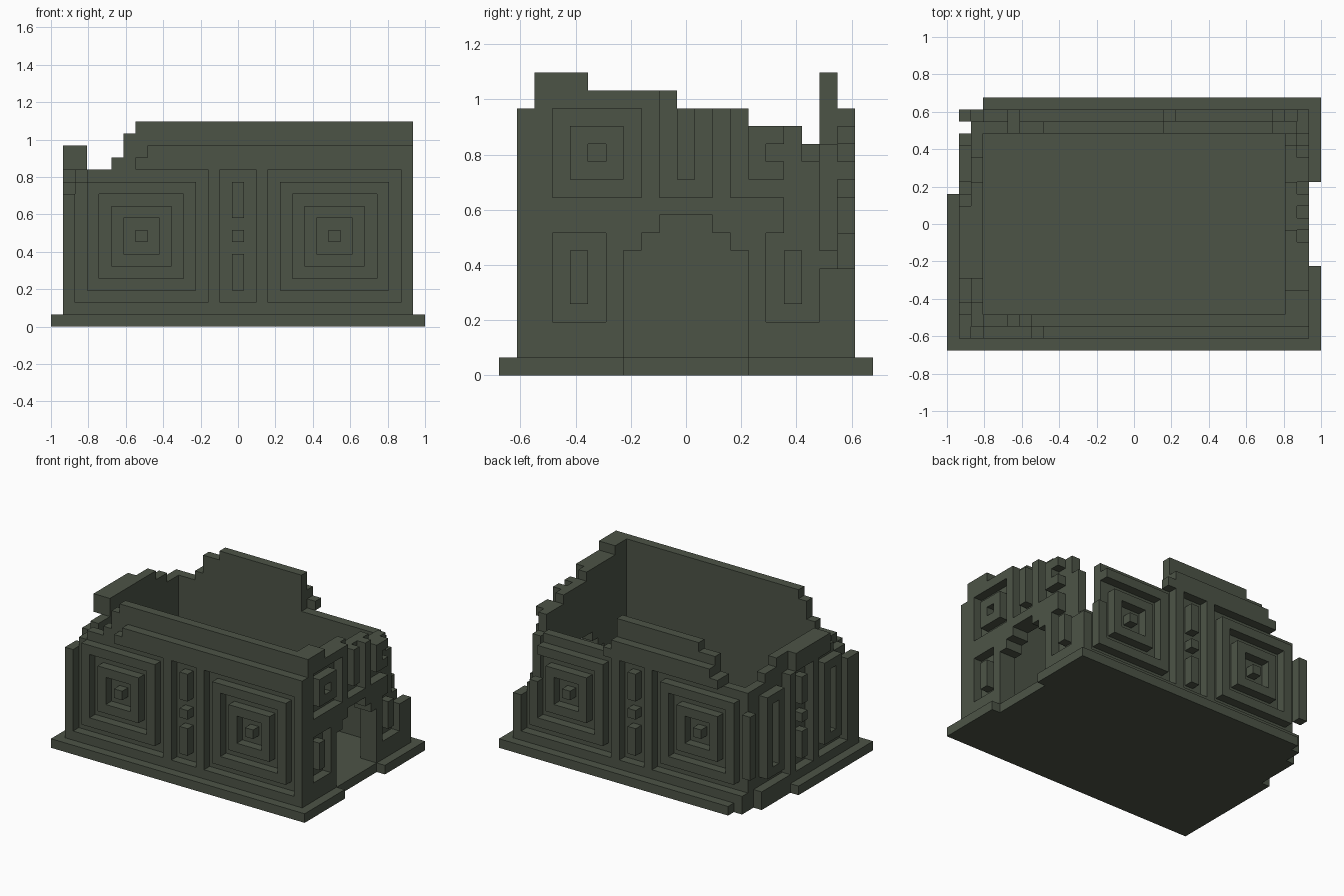
import bpy, bmesh
from mathutils import Vector

cube = bpy.data.objects.get("Cube")
if cube:
    bpy.data.objects.remove(cube, do_unlink=True)

UNIT = 2 / 31                    # size of one building block
CENTRE = Vector((31 / 2, 21 / 2, 0))

stone = bpy.data.materials.new("dark olive stone")
stone.use_nodes = True
COLOUR = (0.073, 0.088, 0.062, 1)
stone.diffuse_color = COLOUR
stone.node_tree.nodes["Principled BSDF"].inputs["Base Color"].default_value = COLOUR


def box(x0, x1, y0, y1, z0, z1):
    return {(x, y, z) for x in range(x0, x1) for y in range(y0, y1) for z in range(z0, z1)}


class Wall:
    """Two block layers; u runs along the wall, z is up."""

    def __init__(self, along_x, outer, inner):
        self.along_x, self.outer, self.inner = along_x, outer, inner
        self.cells = set()

    def slab(self, layer, u0, u1, z0, z1):
        if self.along_x:
            return box(u0, u1, layer, layer + 1, z0, z1)
        return box(layer, layer + 1, u0, u1, z0, z1)

    def skyline(self, layer, start, steps):
        for end, top in steps:
            self.cells |= self.slab(layer, start, end, 1, top)
            start = end

    def nest(self, u0, u1, z0, z1):
        """Concentric rings, alternately carved away and left standing."""
        carve, pattern = True, set()
        while u0 < u1 and z0 < z1:
            ring = self.slab(self.outer, u0, u1, z0, z1)
            pattern = pattern | ring if carve else pattern - ring
            carve = not carve
            u0, u1, z0, z1 = u0 + 1, u1 - 1, z0 + 1, z1 - 1
        self.cells -= pattern

    def posts(self, u):
        """Sunken strip with three raised studs."""
        pattern = self.slab(self.outer, u, u + 3, 2, 13)
        for low, high in ((3, 6), (7, 8), (9, 12)):
            pattern -= self.slab(self.outer, u + 1, u + 2, low, high)
        self.cells -= pattern

    def cut(self, u0, u1, z0, z1):
        for layer in (self.outer, self.inner):
            self.cells -= self.slab(layer, u0, u1, z0, z1)


def long_wall(outer, inner, outer_steps, inner_steps):
    wall = Wall(True, outer, inner)
    wall.skyline(outer, 1, outer_steps)
    wall.skyline(inner, 2, inner_steps)
    wall.nest(2, 13, 2, 13)
    wall.nest(18, 29, 2, 13)
    wall.posts(14)
    return wall


# Front wall with broken top at its right end
front = long_wall(1, 2, ((2, 11), (7, 13), (8, 14), (30, 15)),
                  ((3, 12), (5, 13), (6, 14), (7, 16), (29, 17)))

# Back wall, worn at both ends
back = long_wall(19, 18, ((2, 11), (5, 13), (6, 14), (18, 15), (19, 14), (29, 13), (30, 6)),
                 ((5, 13), (6, 14), (8, 16), (18, 17), (27, 13), (29, 7)))
back.cells -= back.slab(19, 27, 29, 8, 13)
back.cells -= back.slab(19, 1, 2, 1, 4)

# Doorway wall
door = Wall(False, 29, 28)
door.skyline(29, 2, ((5, 17), (9, 16), (13, 15), (16, 14), (17, 7), (19, 6)))
door.skyline(28, 3, ((5, 17), (10, 16), (14, 15), (17, 14), (18, 12)))
door.nest(3, 8, 10, 15)
door.nest(13, 18, 10, 15)
door.nest(3, 6, 3, 8)
door.nest(15, 18, 3, 8)
door.cells -= door.slab(29, 9, 12, 10, 17) - door.slab(29, 10, 11, 11, 15)
for inset, top in enumerate((7, 8, 9)):
    door.cut(7 + inset, 14 - inset, 1, top)

# Closed end wall
end = Wall(False, 1, 2)
end.skyline(1, 2, ((3, 11), (4, 12), (6, 13), (12, 15), (18, 13)))
end.skyline(2, 3, ((4, 12), (6, 13), (14, 15), (16, 14), (18, 13)))
end.nest(3, 8, 2, 13)
end.nest(13, 18, 2, 13)
end.posts(9)

# Floor slab with doorway notch and a crumbled corner
floor = box(0, 31, 0, 21, 0, 1)
floor -= box(30, 31, 7, 14, 0, 1) | box(0, 1, 13, 21, 0, 1)
floor -= box(0, 2, 18, 21, 0, 1) | box(0, 3, 20, 21, 0, 1)

parts = {"floor_slab": floor, "front_wall": front.cells, "back_wall": back.cells,
         "left_doorway_wall": door.cells, "right_end_wall": end.cells}
solid = set().union(*parts.values())


def build(name, cells):
    """Skin the exposed sides of the blocks and merge flat areas."""
    bm = bmesh.new()
    corners = {}

    def vert(p):
        key = tuple(p)
        if key not in corners:
            corners[key] = bm.verts.new((Vector(p) - CENTRE) * UNIT)
        return corners[key]

    for cell in sorted(cells):
        for axis in range(3):
            for side in (0, 1):
                near = list(cell)
                near[axis] += 2 * side - 1
                if tuple(near) in solid:
                    continue
                a, b = (axis + 1) % 3, (axis + 2) % 3
                loop = []
                for da, db in ((0, 0), (1, 0), (1, 1), (0, 1)):
                    p = list(cell)
                    p[axis] += side
                    p[a] += da
                    p[b] += db
                    loop.append(vert(p))
                bm.faces.new(loop if side else loop[::-1])
    bmesh.ops.dissolve_limit(bm, angle_limit=0.01, verts=bm.verts, edges=bm.edges)
    mesh = bpy.data.meshes.new(name)
    bm.to_mesh(mesh)
    bm.free()
    mesh.materials.append(stone)
    bpy.context.collection.objects.link(bpy.data.objects.new(name, mesh))


for name, cells in parts.items():
    build(name, cells)
